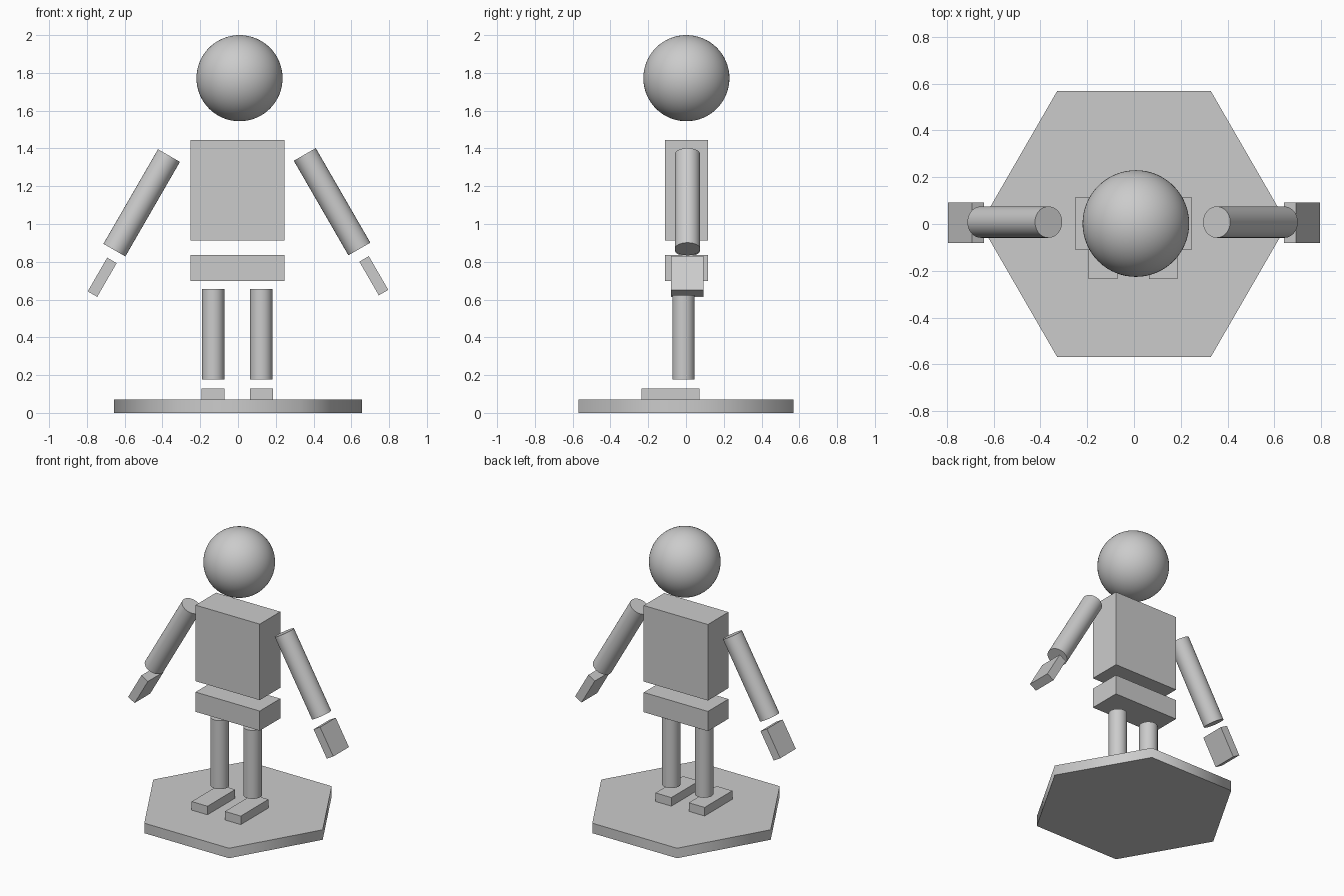
import bpy
from math import radians

if "Cube" in bpy.data.objects:
    bpy.data.objects.remove(bpy.data.objects["Cube"])


def box(name, center, size, tilt=0):
    bpy.ops.mesh.primitive_cube_add(size=1, location=center, rotation=(0, radians(tilt), 0))
    ob = bpy.context.object
    ob.name = name
    ob.scale = size
    bpy.ops.object.transform_apply(location=False, rotation=False, scale=True)
    return ob


def rod(name, center, radius, length, tilt=0, sides=48, turn=0, smooth=40):
    bpy.ops.mesh.primitive_cylinder_add(vertices=sides, radius=radius, depth=length,
                                        location=center,
                                        rotation=(0, radians(tilt), radians(turn)))
    ob = bpy.context.object
    ob.name = name
    bpy.ops.object.shade_smooth_by_angle(angle=radians(smooth))
    return ob


# hexagonal stand, corners on the x axis, sides softly shaded
rod("base", (0, 0, 0.035), 0.657, 0.07, sides=6, turn=30, smooth=65)

# torso and pelvis blocks
box("torso", (-0.002, 0.002, 1.178), (0.498, 0.228, 0.533))
box("pelvis", (-0.002, 0.002, 0.766), (0.498, 0.228, 0.138))

# head
bpy.ops.mesh.primitive_uv_sphere_add(segments=64, ring_count=32, radius=0.228,
                                     location=(0.008, 0.002, 1.772))
bpy.context.object.name = "head"
bpy.ops.object.shade_smooth()

# limbs on both sides, slightly off the centre line
for side, s in (("right", -1), ("left", 1)):
    rod(f"{side}_leg", (-0.004 + s * 0.127, -0.013, 0.416), 0.059, 0.48)
    box(f"{side}_foot", (-0.004 + s * 0.129, -0.082, 0.1), (0.123, 0.307, 0.06))
    arm_z = 1.115 + s * 0.003
    rod(f"{side}_arm", (-0.006 + s * 0.504, 0.008, arm_z), 0.067, 0.578, tilt=-30 * s)
    box(f"{side}_hand", (s * 0.719, 0.006, 0.722 + s * 0.004), (0.058, 0.173, 0.206), tilt=-30 * s)
bpy.context.view_layer.update()

# hexagon check: put a corner exactly on +x
base = bpy.data.objects["base"]
v = max(base.data.vertices, key=lambda p: (base.matrix_world @ p.co).x)
if abs((base.matrix_world @ v.co).y) > 0.01:
    base.rotation_euler.z = 0
